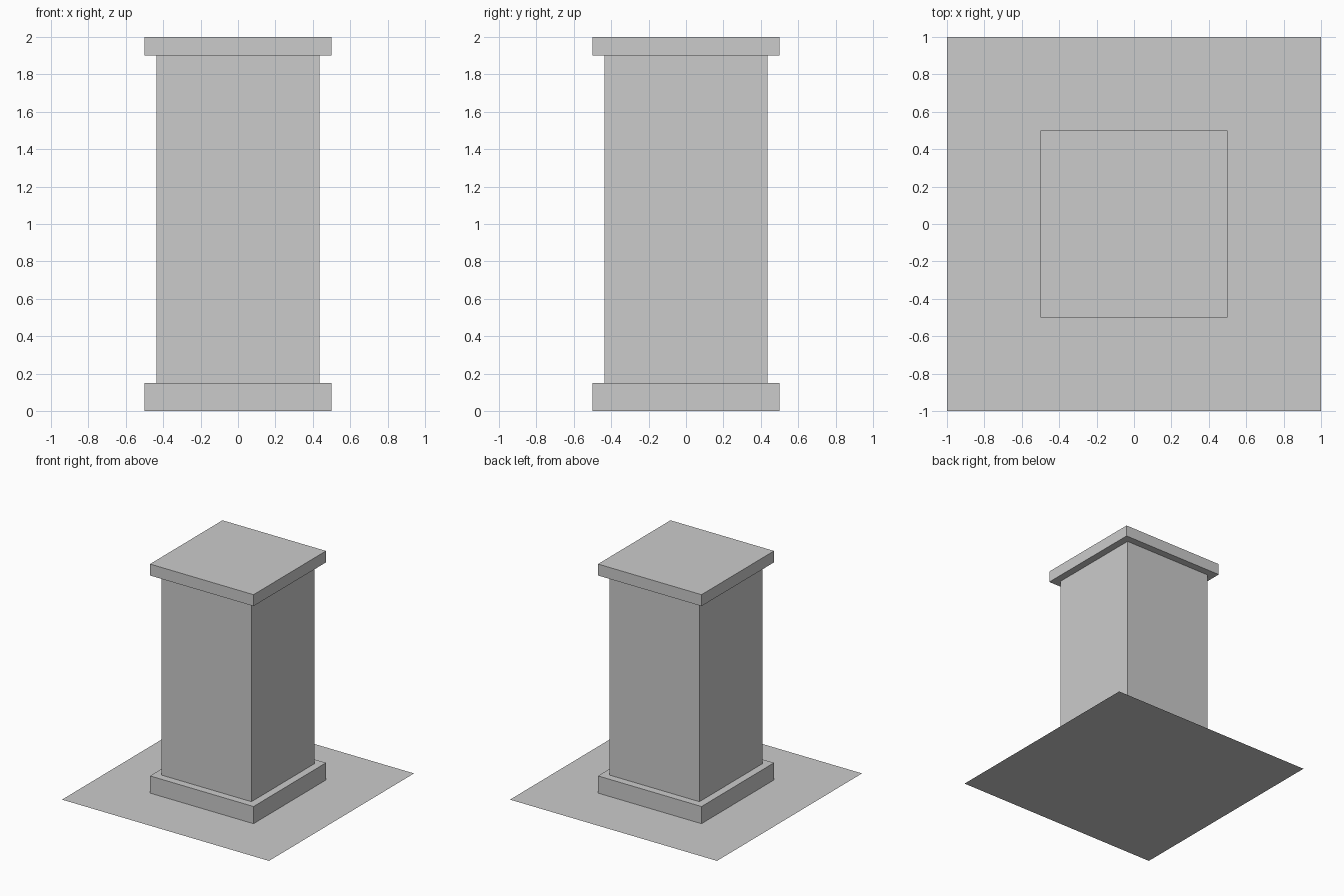
import bpy

if "Cube" in bpy.data.objects:
    bpy.data.objects.remove(bpy.data.objects["Cube"])


def box(name, width, z0, z1):
    """Square block centred on the z axis, from z0 to z1."""
    bpy.ops.mesh.primitive_cube_add(size=1, location=(0, 0, (z0 + z1) / 2))
    obj = bpy.context.object
    obj.name = name
    obj.scale = (width, width, z1 - z0)
    bpy.ops.object.transform_apply(location=False, rotation=False, scale=True)
    return obj


# Thin floor sheet under the pedestal
bpy.ops.mesh.primitive_plane_add(size=2, location=(0, 0, 0))
bpy.context.object.name = "floor_sheet"

# Pedestal: base slab, square shaft, top slab
box("base_slab", 1.0, 0.0, 0.15)
box("shaft", 0.87, 0.15, 1.9)
box("top_slab", 1.0, 1.9, 2.0)
